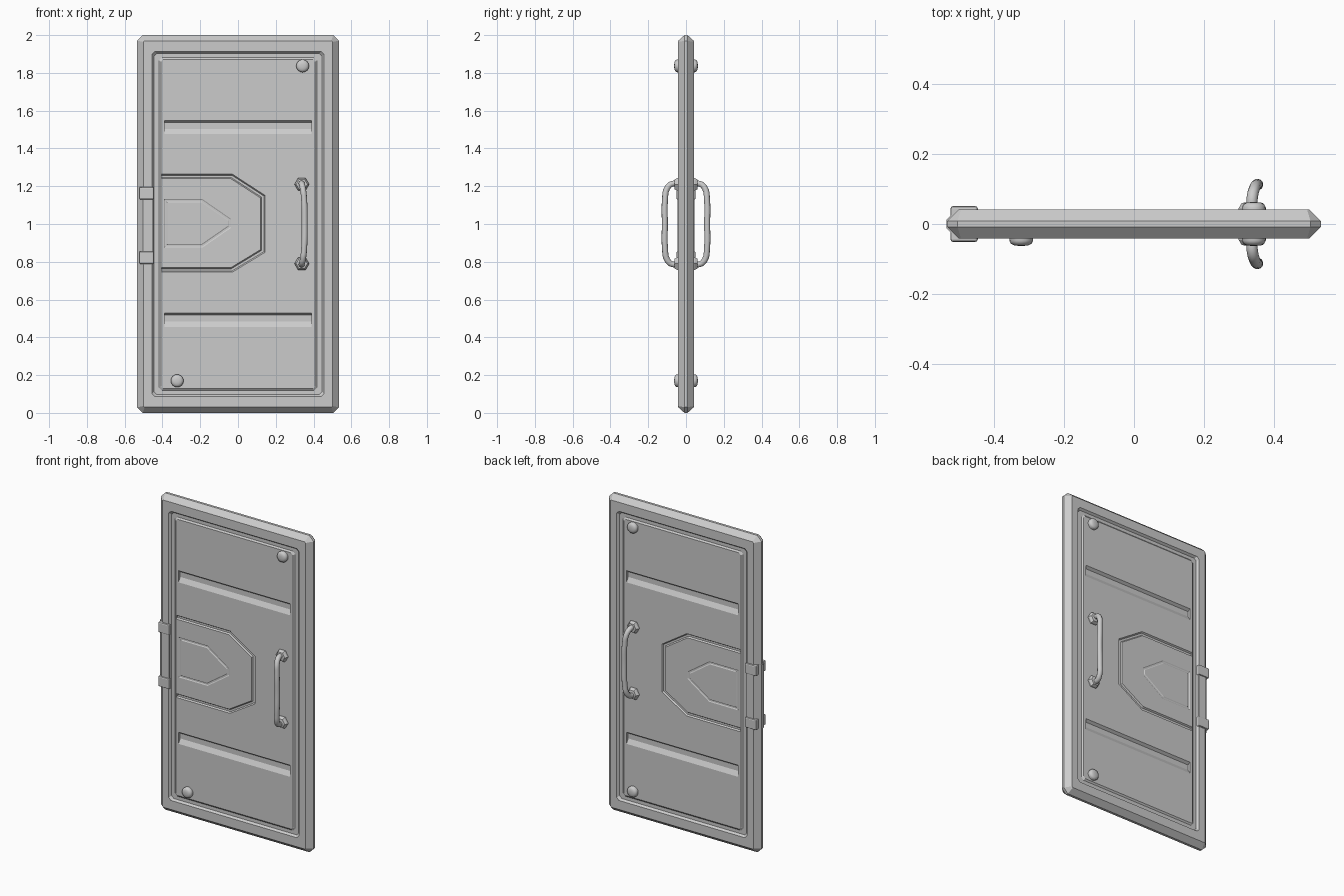
import bpy, bmesh, math
from mathutils import Vector

if "Cube" in bpy.data.objects:
    bpy.data.objects.remove(bpy.data.objects["Cube"])


def loft(name, loops_list, closed=False):
    """Skin one or more stacks of equal-sized rings into a single object."""
    bm = bmesh.new()
    for rings in loops_list:
        vs = [[bm.verts.new(p) for p in r] for r in rings]
        n = len(vs[0])
        pairs = list(zip(vs, vs[1:])) + ([(vs[-1], vs[0])] if closed else [])
        for a, b in pairs:
            for i in range(n):
                j = (i + 1) % n
                bm.faces.new((a[i], a[j], b[j], b[i]))
        if not closed:
            bm.faces.new(vs[0])
            bm.faces.new(vs[-1])
    bmesh.ops.recalc_face_normals(bm, faces=bm.faces)
    me = bpy.data.meshes.new(name)
    bm.to_mesh(me)
    bm.free()
    ob = bpy.data.objects.new(name, me)
    bpy.context.collection.objects.link(ob)
    return ob


def activate(ob):
    bpy.ops.object.select_all(action='DESELECT')
    ob.select_set(True)
    bpy.context.view_layer.objects.active = ob


def smooth(ob, deg=40):
    activate(ob)
    bpy.ops.object.shade_smooth_by_angle(angle=math.radians(deg))


def rect_ring(hx, hz, y, c):
    """Corner-cut rectangle in the xz plane, centred at z = 1."""
    q = [(hx, hz - c), (hx - c, hz), (c - hx, hz), (-hx, hz - c),
         (-hx, c - hz), (c - hx, -hz), (hx - c, -hz), (hx, c - hz)]
    return [(x, y, 1 + z) for x, z in q]


def groove(path, section, s, closed=False):
    """Mitred rings that sweep a (offset, y) section along an xz path."""
    p = [Vector(q) for q in path]
    n = len(p)
    rings = []
    for i in range(n):
        d1 = (p[i] - p[i - 1]) if (i or closed) else (p[1] - p[0])
        d2 = (p[(i + 1) % n] - p[i]) if (i < n - 1 or closed) else d1
        n1 = Vector((-d1.y, d1.x)).normalized()
        n2 = Vector((-d2.y, d2.x)).normalized()
        m = (n1 + n2) / (1 + n1.dot(n2))
        rings.append([(p[i].x + m.x * o, s * y, p[i].y + m.y * o) for o, y in section])
    return rings


def lathe(name, x, z, s, profile, sides):
    rings = [[(x + r * math.cos(2 * math.pi * k / sides), s * y,
               z + r * math.sin(2 * math.pi * k / sides)) for k in range(sides)]
             for r, y in profile]
    return loft(name, [rings])


# Door slab: chamfered rim, moat and raised panel on both faces
half = [(0.408, 0.872, 0.036, 0.012), (0.419, 0.882, 0.028, 0.015),
        (0.444, 0.903, 0.028, 0.015), (0.455, 0.913, 0.0415, 0.015),
        (0.500, 0.970, 0.0415, 0.006), (0.534, 1.0, 0.008, 0.03)]
rings = [rect_ring(hx, hz, -y, c) for hx, hz, y, c in half]
rings += [rect_ring(hx, hz, y, c) for hx, hz, y, c in reversed(half)]
door = loft("door_slab", [rings])

# Pressed channels cut into both panels
rail_sec = [(0.038, 0.037), (0.025, 0.02), (-0.008, 0.02), (-0.038, 0.037)]
line_sec = [(0.013, 0.037), (0.006, 0.027), (-0.006, 0.027), (-0.013, 0.037)]
faint_sec = [(0.010, 0.0365), (0.004, 0.033), (-0.004, 0.033), (-0.010, 0.0365)]
hexa = [(-0.405, 0.757), (-0.034, 0.757), (0.131, 0.857),
        (0.131, 1.145), (-0.034, 1.252), (-0.405, 1.252)]
shield = [(-0.382, 0.885), (-0.19, 0.885), (-0.045, 0.985),
          (-0.045, 1.022), (-0.19, 1.122), (-0.382, 1.122)]
open_cuts, ring_cuts = [], []
for s in (-1, 1):
    for z in (0.492, 1.512):
        open_cuts.append(groove([(-0.39, z), (0.39, z)], rail_sec, s))
    open_cuts.append(groove(hexa, line_sec, s))
    ring_cuts.append(groove(shield, faint_sec, s, True))
for name, cuts, closed in (("channel_cutter", open_cuts, False), ("shield_cutter", ring_cuts, True)):
    cutter = loft(name, cuts, closed)
    cutter.hide_render = True
    mod = door.modifiers.new(name, 'BOOLEAN')
    mod.operation, mod.solver, mod.object = 'DIFFERENCE', 'EXACT', cutter
    activate(door)
    bpy.ops.object.modifier_apply(modifier=name)
    bpy.data.objects.remove(cutter)

# Domed bolts: diagonal on the front, one side on the back
dome = [(0.033, 0.03), (0.034, 0.048), (0.030, 0.056), (0.020, 0.061), (0.008, 0.0625)]
for x, z, s in ((0.342, 1.837, -1), (-0.322, 0.17, -1), (0.342, 1.837, 1), (0.342, 0.17, 1)):
    smooth(lathe("bolt", x, z, s, dome, 16))

# Pull handles with six-sided mounts, front and back
arm = [(0.336, 0.04, 0.213), (0.338, 0.078, 0.211), (0.344, 0.102, 0.185),
       (0.350, 0.111, 0.13), (0.353, 0.112, 0.0)]
mount = [(0.039, 0.03), (0.039, 0.046), (0.030, 0.060), (0.018, 0.062)]
for s in (-1, 1):
    for z in (0.79, 1.21):
        lathe("handle_mount", 0.338, z, s, mount, 6)
    cu = bpy.data.curves.new("pull_handle", 'CURVE')
    cu.dimensions = '3D'
    cu.bevel_depth, cu.bevel_resolution, cu.resolution_u = 0.016, 3, 6
    cu.use_fill_caps = True
    pts = arm + [(x, y, -z) for x, y, z in reversed(arm[:-1])]
    sp = cu.splines.new('BEZIER')
    sp.bezier_points.add(len(pts) - 1)
    for b, (x, y, z) in zip(sp.bezier_points, pts):
        b.co = (x, s * y, 1 + z)
        b.handle_left_type = b.handle_right_type = 'AUTO'
    ob = bpy.data.objects.new("pull_handle", cu)
    bpy.context.collection.objects.link(ob)
    activate(ob)
    bpy.ops.object.convert(target='MESH')
    smooth(bpy.context.object)

# Latch sleeve that follows the rim
sleeve = [(-0.450, -0.044), (-0.504, -0.044), (-0.536, -0.012),
          (-0.536, 0.012), (-0.504, 0.044), (-0.450, 0.044)]
loft("latch_sleeve", [[[(x, y, z) for x, y in sleeve] for z in (0.788, 1.192)]])

# Clamp blocks at both ends of the latch
for z in (0.822, 1.163):
    block = [(-0.524, -0.051), (-0.446, -0.051), (-0.446, 0.051), (-0.524, 0.051)]
    ob = loft("latch_block", [[[(x, y, z + d) for x, y in block] for d in (-0.033, 0.033)]])
    bev = ob.modifiers.new("bevel", 'BEVEL')
    bev.width, bev.segments = 0.007, 2
